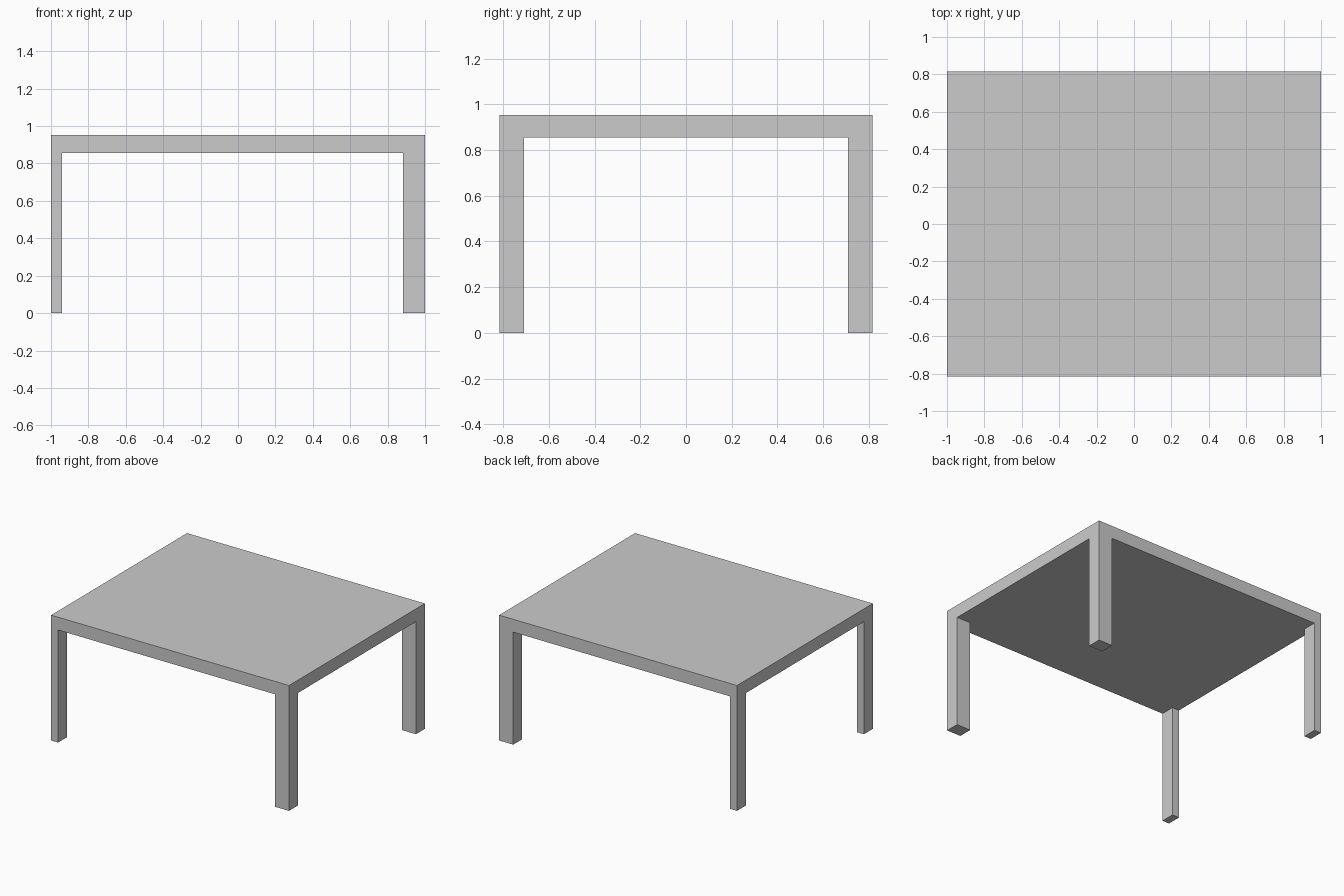
import bpy

if "Cube" in bpy.data.objects:
    bpy.data.objects.remove(bpy.data.objects["Cube"])

HALF_X, HALF_Y = 1.0, 0.816
TOP, UNDER = 0.953, 0.855
LEG_DEPTH = 0.107


def box(name, lo, hi):
    """Axis-aligned box between two corners."""
    centre = [(a + b) / 2 for a, b in zip(lo, hi)]
    bpy.ops.mesh.primitive_cube_add(size=1, location=centre)
    obj = bpy.context.object
    obj.name = name
    obj.scale = [b - a for a, b in zip(lo, hi)]
    bpy.ops.object.transform_apply(location=False, rotation=False, scale=True)
    return obj


# Flat slab top
box("tabletop", (-HALF_X, -HALF_Y, UNDER), (HALF_X, HALF_Y, TOP))

# Legs flush with the corners: slim pair on the left, wide pair on the right
for side, x0, x1 in (("left", -HALF_X, -0.942), ("right", 0.882, HALF_X)):
    for end, y0, y1 in (("front", -HALF_Y, -HALF_Y + LEG_DEPTH),
                        ("back", HALF_Y - LEG_DEPTH, HALF_Y)):
        box(f"{end}_{side}_leg", (x0, y0, 0), (x1, y1, UNDER))
